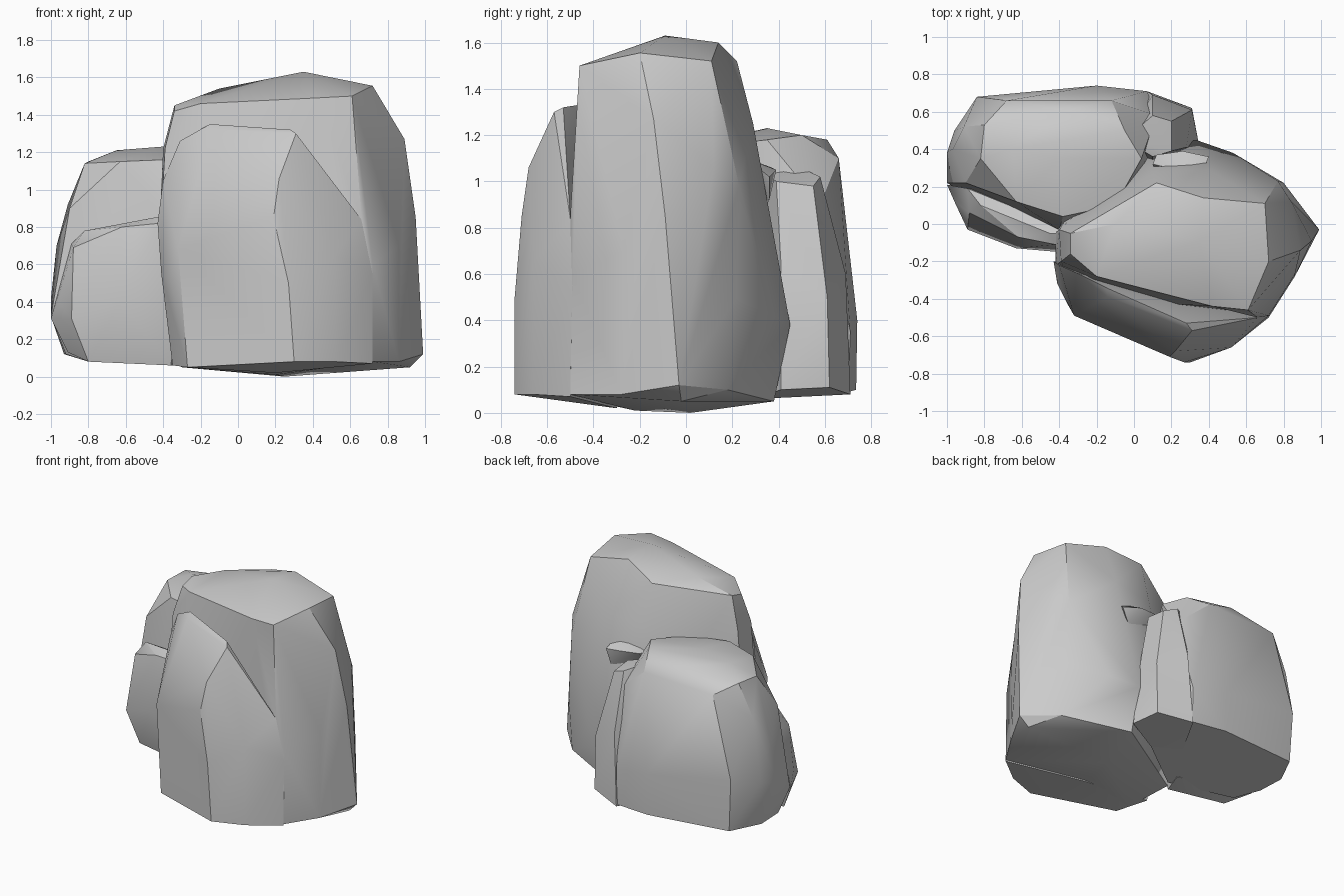
import bpy, bmesh, math


def rock(name, points, angle=28):
    """Faceted boulder: the convex skin around a few corner points."""
    bm = bmesh.new()
    for p in points:
        bm.verts.new(p)
    hull = bmesh.ops.convex_hull(bm, input=bm.verts[:])
    loose = [v for v in bm.verts if not v.link_faces]
    bmesh.ops.delete(bm, geom=loose, context='VERTS')
    bmesh.ops.dissolve_limit(bm, angle_limit=math.radians(4),
                             verts=bm.verts[:], edges=bm.edges[:])
    bmesh.ops.recalc_face_normals(bm, faces=bm.faces[:])
    mesh = bpy.data.meshes.new(name)
    bm.to_mesh(mesh)
    bm.free()
    ob = bpy.data.objects.new(name, mesh)
    bpy.context.collection.objects.link(ob)
    bpy.ops.object.select_all(action='DESELECT')
    bpy.context.view_layer.objects.active = ob
    ob.select_set(True)
    bpy.ops.object.shade_smooth_by_angle(angle=math.radians(angle))
    return ob


# Tall boulder: crown, shoulders, waist and foot
rock("tall_boulder", [
    (0.35, -0.09, 1.63), (0.37, 0.14, 1.60), (0.12, 0.22, 1.52),
    (0.70, 0.11, 1.52), (0.72, -0.20, 1.555), (0.61, -0.46, 1.50),
    (0.42, -0.44, 1.49), (-0.20, -0.28, 1.46), (-0.34, -0.16, 1.42),
    (-0.34, -0.05, 1.45), (-0.10, 0.00, 1.54),
    (0.89, -0.14, 1.27), (0.84, 0.12, 1.06), (0.77, 0.23, 0.98),
    (0.40, 0.29, 1.25), (0.10, 0.28, 1.20), (-0.40, -0.03, 1.22),
    (-0.39, -0.20, 1.22),
    (0.66, -0.50, 0.85), (0.72, -0.49, 0.60), (0.86, -0.27, 0.70),
    (0.95, -0.09, 0.85), (-0.42, -0.05, 0.80), (-0.42, -0.22, 0.70),
    (0.33, 0.45, 0.38), (0.53, 0.38, 0.42), (0.80, 0.22, 0.50),
    (0.05, 0.38, 0.50), (-0.30, 0.12, 0.50),
    (0.72, -0.50, 0.08), (0.86, -0.28, 0.08), (0.99, -0.03, 0.12),
    (0.92, -0.02, 0.05), (0.80, 0.18, 0.10), (0.34, 0.38, 0.05),
    (0.25, 0.02, 0.00), (0.20, -0.22, 0.01), (-0.34, -0.05, 0.07),
    (-0.30, -0.40, 0.05)])

# Split-off slab leaning on the front of the tall boulder
rock("front_slab", [
    (-0.31, -0.26, 1.26), (-0.15, -0.34, 1.35), (0.28, -0.53, 1.32),
    (0.31, -0.57, 1.30), (-0.14, -0.39, 1.32), (0.53, -0.56, 0.92),
    (0.66, -0.50, 0.84), (-0.40, -0.22, 1.05),
    (0.22, -0.68, 1.06), (0.19, -0.71, 0.85), (-0.32, -0.49, 0.68),
    (-0.36, -0.42, 0.52), (-0.43, -0.20, 0.82), (-0.41, -0.32, 0.55),
    (0.27, -0.74, 0.50), (0.52, -0.66, 0.65), (0.72, -0.49, 0.55),
    (-0.27, -0.51, 0.05), (0.30, -0.74, 0.08), (0.52, -0.66, 0.08),
    (0.72, -0.50, 0.07), (-0.35, -0.28, 0.06), (0.20, -0.30, 0.02)])

# Low boulder behind on the left
rock("low_boulder", [
    (-0.40, 0.35, 1.23), (-0.65, 0.40, 1.21), (-0.82, 0.35, 1.14),
    (-0.80, 0.53, 1.15), (-0.63, 0.12, 1.15), (-0.38, 0.04, 1.16),
    (-0.68, 0.66, 1.08), (-0.35, 0.61, 1.18), (-0.12, 0.66, 1.10),
    (-0.05, 0.50, 1.20), (0.04, 0.35, 1.18), (-0.10, 0.10, 1.15),
    (-0.90, 0.22, 0.90), (-0.91, 0.52, 0.92), (-0.88, 0.18, 0.70),
    (-0.40, -0.03, 0.85), (-0.97, 0.40, 0.70), (-1.00, 0.38, 0.42),
    (-1.00, 0.22, 0.32), (-0.96, 0.50, 0.45), (-0.84, 0.68, 0.50),
    (-0.22, 0.70, 0.75), (-0.20, 0.74, 0.40), (0.07, 0.71, 0.35),
    (0.12, 0.58, 0.90), (-0.92, 0.24, 0.12), (-0.93, 0.45, 0.12),
    (-0.82, 0.67, 0.12), (-0.20, 0.735, 0.10), (0.07, 0.70, 0.09),
    (-0.80, 0.10, 0.08), (-0.30, 0.00, 0.06), (0.10, 0.30, 0.06)])

# Broken ledge along the front of the low boulder
rock("low_front_ledge", [
    (-0.89, 0.19, 0.71), (-0.82, 0.10, 0.78), (-0.45, -0.05, 0.85),
    (-0.30, -0.05, 0.85), (-0.88, 0.06, 0.69), (-0.62, -0.07, 0.80),
    (-0.42, -0.11, 0.82), (-0.96, 0.12, 0.40), (-1.00, 0.21, 0.31),
    (-0.89, -0.03, 0.31), (-0.63, -0.13, 0.41), (-0.40, -0.15, 0.40),
    (-0.30, -0.13, 0.40), (-0.91, 0.16, 0.13), (-0.80, 0.00, 0.08),
    (-0.36, -0.07, 0.06), (-0.30, 0.10, 0.06)])

# Side lump filling the gap at the back right
rock("back_side_lump", [
    (0.10, 0.36, 1.02), (0.20, 0.39, 1.00), (0.20, 0.55, 0.98),
    (0.10, 0.58, 1.02), (-0.05, 0.45, 1.08), (0.28, 0.41, 0.65),
    (0.28, 0.56, 0.66), (0.31, 0.61, 0.50), (0.10, 0.69, 0.60),
    (0.35, 0.41, 0.10), (0.31, 0.62, 0.11), (0.07, 0.71, 0.08),
    (0.10, 0.30, 0.06), (-0.10, 0.40, 0.07)])

# Thin chip wedged between the two boulders
rock("wedged_chip", [
    (0.10, 0.32, 1.06), (0.12, 0.37, 1.06), (0.26, 0.39, 1.05),
    (0.40, 0.36, 1.02), (0.36, 0.26, 1.10), (0.36, 0.36, 0.92),
    (0.12, 0.25, 0.90)])
